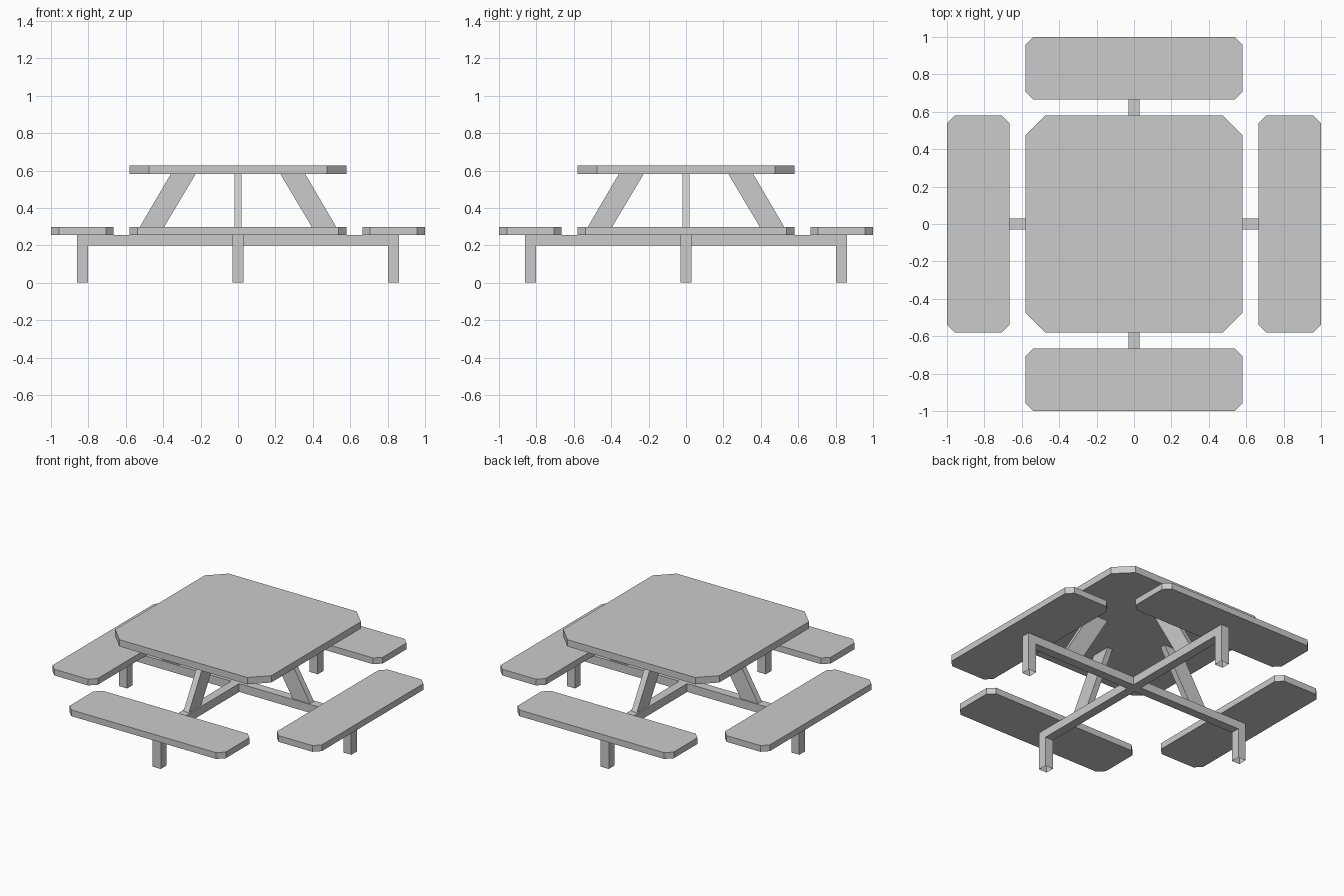
import bpy
from math import pi
from mathutils import Matrix

if "Cube" in bpy.data.objects:
    bpy.data.objects.remove(bpy.data.objects["Cube"])


def extrude(name, profile, axis, lo, hi, skip=(), turn=0):
    """Extrude a 2D profile along z (xy profile) or y (xz profile).
    Side faces listed in skip stay open."""
    n = len(profile)
    if axis == "z":
        verts = [(u, v, h) for h in (lo, hi) for u, v in profile]
    else:
        verts = [(u, -h, v) for h in (lo, hi) for u, v in profile]
    faces = [tuple(reversed(range(n))), tuple(range(n, 2 * n))]
    for i in range(n):
        if i not in skip:
            j = (i + 1) % n
            faces.append((i, j, j + n, i + n))
    mesh = bpy.data.meshes.new(name)
    mesh.from_pydata(verts, [], faces)
    mesh.transform(Matrix.Rotation(turn, 4, "Z"))
    obj = bpy.data.objects.new(name, mesh)
    bpy.context.collection.objects.link(obj)
    return obj


def clipped_rect(x0, x1, y0, y1, c):
    return [(x0 + c, y0), (x1 - c, y0), (x1, y0 + c), (x1, y1 - c),
            (x1 - c, y1), (x0 + c, y1), (x0, y1 - c), (x0, y0 + c)]


TOP_Z, UNDER_Z = 0.626, 0.58
BEAM_TOP, BEAM_LOW, HALF_W = 0.256, 0.20, 0.03
SIDES = ("right", "back", "left", "front")

# Table top with clipped corners
extrude("table_top", clipped_rect(-0.58, 0.58, -0.58, 0.58, 0.105),
        "z", UNDER_Z, TOP_Z)

# Profiles of one side, repeated four times around the centre
seat = clipped_rect(0.665, 1.0, -0.58, 0.58, 0.042)
arm = [(HALF_W, BEAM_LOW), (0.803, BEAM_LOW), (0.803, 0), (0.862, 0),
       (0.862, BEAM_TOP), (HALF_W, BEAM_TOP)]
brace = [(0.42, BEAM_TOP), (0.55, BEAM_TOP), (0.36, UNDER_Z), (0.227, UNDER_Z)]

for k, side in enumerate(SIDES):
    a = k * pi / 2
    extrude("seat_" + side, seat, "z", BEAM_TOP, 0.298, turn=a)
    # Beam and leg in one piece, hollow at the foot and joined to the hub
    extrude("beam_leg_" + side, arm, "y", -HALF_W, HALF_W, skip=(2, 5), turn=a)
    # Sloping brace up to the table top, open where it meets other parts
    extrude("brace_" + side, brace, "y", -0.02, 0.02, skip=(0, 2), turn=a)

# Crossing point of the four beams
extrude("beam_hub", [(-HALF_W, -HALF_W), (HALF_W, -HALF_W),
                     (HALF_W, HALF_W), (-HALF_W, HALF_W)],
        "z", BEAM_LOW, BEAM_TOP, skip=(0, 1, 2, 3))
